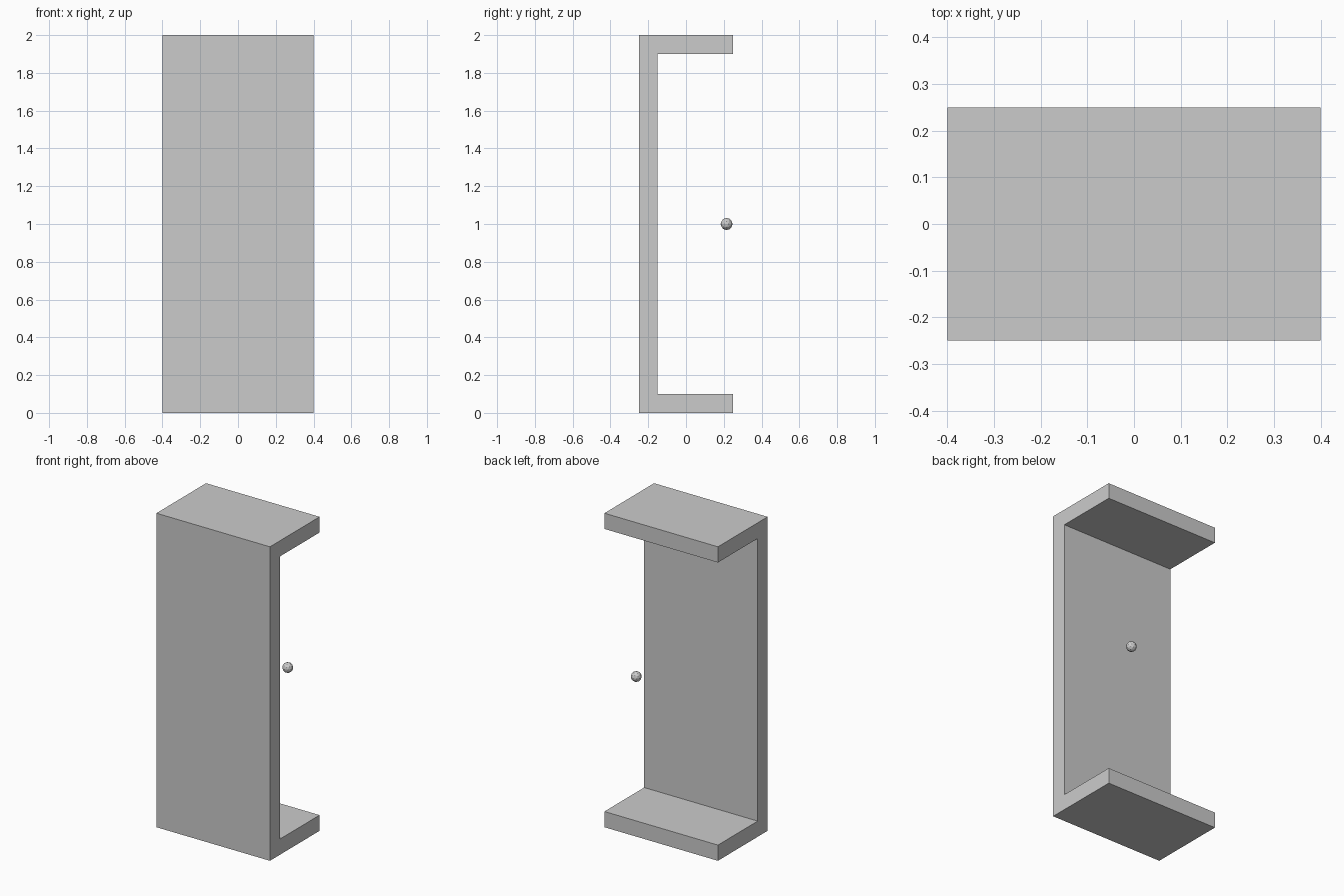
import bpy, bmesh

if "Cube" in bpy.data.objects:
    bpy.data.objects.remove(bpy.data.objects["Cube"])

HALF_W = 0.4

# C-shaped shell: one side profile (y, z) extruded across x
profile = [(-0.25, 0), (0.25, 0), (0.25, 0.1), (-0.15, 0.1),
           (-0.15, 1.9), (0.25, 1.9), (0.25, 2), (-0.25, 2)]
bm = bmesh.new()
face = bm.faces.new([bm.verts.new((-HALF_W, y, z)) for y, z in profile])
ext = bmesh.ops.extrude_face_region(bm, geom=[face])
verts = [g for g in ext["geom"] if isinstance(g, bmesh.types.BMVert)]
bmesh.ops.translate(bm, verts=verts, vec=(2 * HALF_W, 0, 0))
bmesh.ops.recalc_face_normals(bm, faces=bm.faces)
mesh = bpy.data.meshes.new("cabinet_shell")
bm.to_mesh(mesh)
bm.free()
bpy.context.collection.objects.link(bpy.data.objects.new("cabinet_shell", mesh))

# Small faceted knob floating at the open side
bpy.ops.mesh.primitive_ico_sphere_add(subdivisions=2, radius=0.032,
                                      location=(0.2, 0.215, 1.0))
bpy.context.object.name = "knob"
